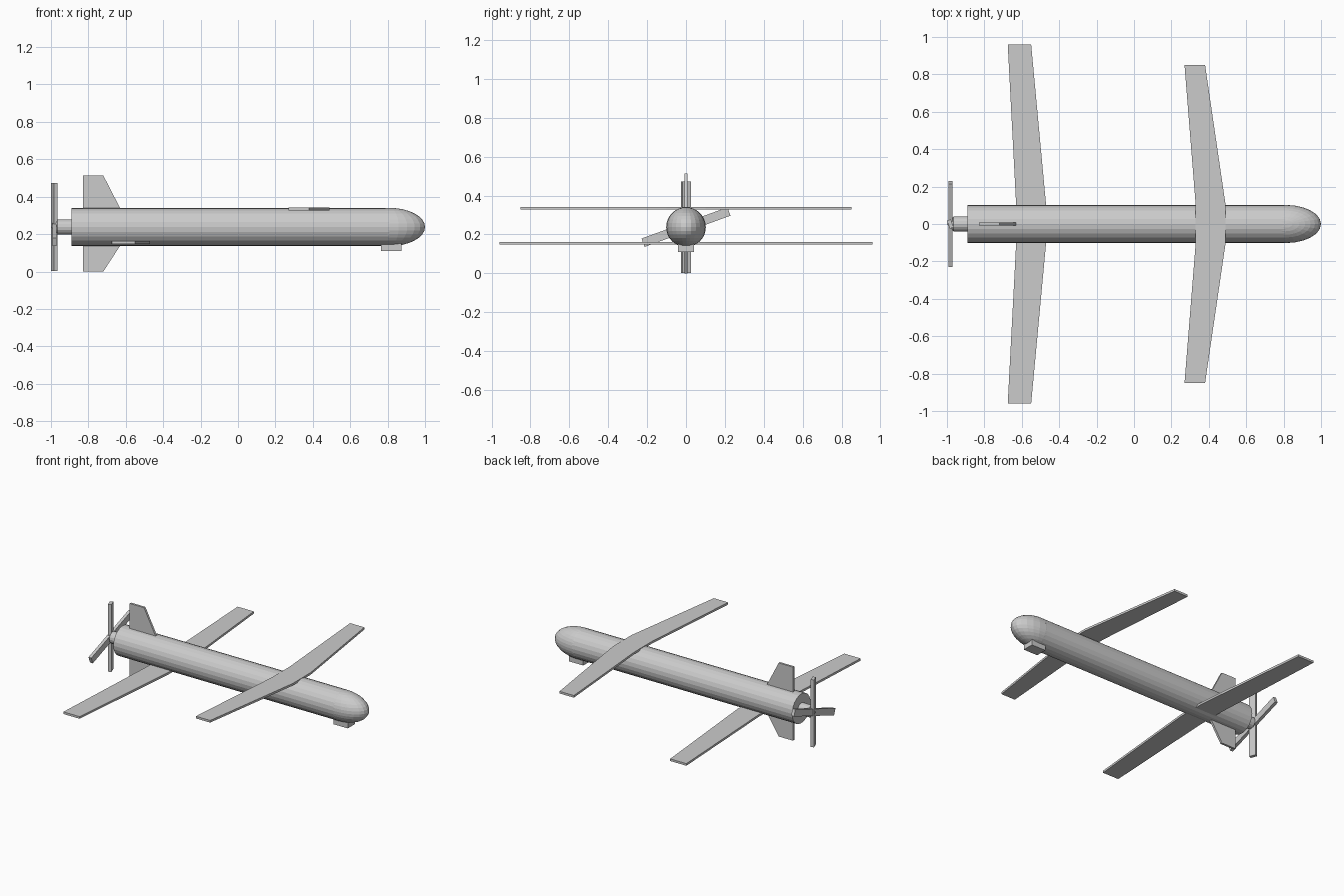
import bpy, bmesh
from math import radians, pi
from mathutils import Matrix, Vector

cube = bpy.data.objects.get("Cube")
if cube:
    bpy.data.objects.remove(cube, do_unlink=True)

grey = bpy.data.materials.new("airframe_grey")
grey.use_nodes = True
COLOUR = (0.6, 0.6, 0.6, 1)
grey.diffuse_color = COLOUR
grey.node_tree.nodes["Principled BSDF"].inputs["Base Color"].default_value = COLOUR

AXIS = 0.238    # height of the body centreline
RADIUS = 0.102


def finish(name, bm):
    bmesh.ops.recalc_face_normals(bm, faces=bm.faces)
    mesh = bpy.data.meshes.new(name)
    bm.to_mesh(mesh)
    bm.free()
    mesh.materials.append(grey)
    obj = bpy.data.objects.new(name, mesh)
    bpy.context.collection.objects.link(obj)
    return obj


def tube(name, x0, x1, r0, r1, sides=24):
    """Cylinder or cone along x on the body centreline."""
    bm = bmesh.new()
    place = Matrix.Translation(((x0 + x1) / 2, 0, AXIS)) @ Matrix.Rotation(pi / 2, 4, 'Y')
    bmesh.ops.create_cone(bm, cap_ends=True, segments=sides, radius1=r0, radius2=r1,
                          depth=x1 - x0, matrix=place)
    return finish(name, bm)


def box(name, centre, size, turn=Matrix.Identity(4)):
    bm = bmesh.new()
    bmesh.ops.create_cube(bm, size=1, matrix=Matrix.Translation(centre) @ turn
                          @ Matrix.Diagonal((*size, 1)))
    return finish(name, bm)


def plate(name, outline, thickness):
    """Extrude a flat outline along its normal, centred on its plane."""
    bm = bmesh.new()
    face = bm.faces.new([bm.verts.new(p) for p in outline])
    face.normal_update()
    normal = face.normal.copy()
    bmesh.ops.translate(bm, verts=bm.verts, vec=-normal * thickness / 2)
    top = bmesh.ops.extrude_face_region(bm, geom=[face])
    verts = [g for g in top["geom"] if isinstance(g, bmesh.types.BMVert)]
    bmesh.ops.translate(bm, verts=verts, vec=normal * thickness)
    return finish(name, bm)


def wing(name, z, root, tip, span):
    """Swept wing with a straight centre section, mirrored across y."""
    half = [(root[1], 0.1), (tip[1], span), (tip[0], span), (root[0], 0.1)]
    outline = half + [(x, -y) for x, y in reversed(half)]
    return plate(name, [Vector((x, y, z)) for x, y in outline], 0.015)


# Body and rounded nose
tube("fuselage", -0.89, 0.81, RADIUS, RADIUS)
bm = bmesh.new()
bmesh.ops.create_uvsphere(bm, u_segments=24, v_segments=16, radius=1,
                          matrix=Matrix.Translation((0.81, 0, AXIS))
                          @ Matrix.Diagonal((0.19, RADIUS, RADIUS, 1)))
finish("nose", bm)

# Wings
wing("front_wing", 0.335, (0.33, 0.49), (0.27, 0.38), 0.85)
wing("rear_wing", 0.155, (-0.63, -0.47), (-0.675, -0.55), 0.96)

# Tail fins above and below
for name, side, reach in (("upper_fin", 1, 0.275), ("lower_fin", -1, 0.238)):
    fin = [(-0.83, 0.05), (-0.63, 0.05), (-0.63, 0.1), (-0.72, reach), (-0.83, reach)]
    plate(name, [Vector((x, 0, AXIS + side * h)) for x, h in fin], 0.015)

# Sensor under the nose
box("sensor_box", (0.82, 0, 0.135), (0.11, 0.08, 0.05))

# Propeller
tube("propeller_hub", -0.965, -0.88, 0.04, 0.04, 16)
tube("spinner", -1.0, -0.965, 0.0, 0.04, 16)
BLADE = (0.022, 0.046, 0.47)
box("upright_blade", (-0.982, 0, AXIS), BLADE, Matrix.Rotation(radians(20), 4, 'Z'))
box("cross_blade", (-0.982, 0, AXIS), BLADE, Matrix.Rotation(radians(-70), 4, 'X'))
